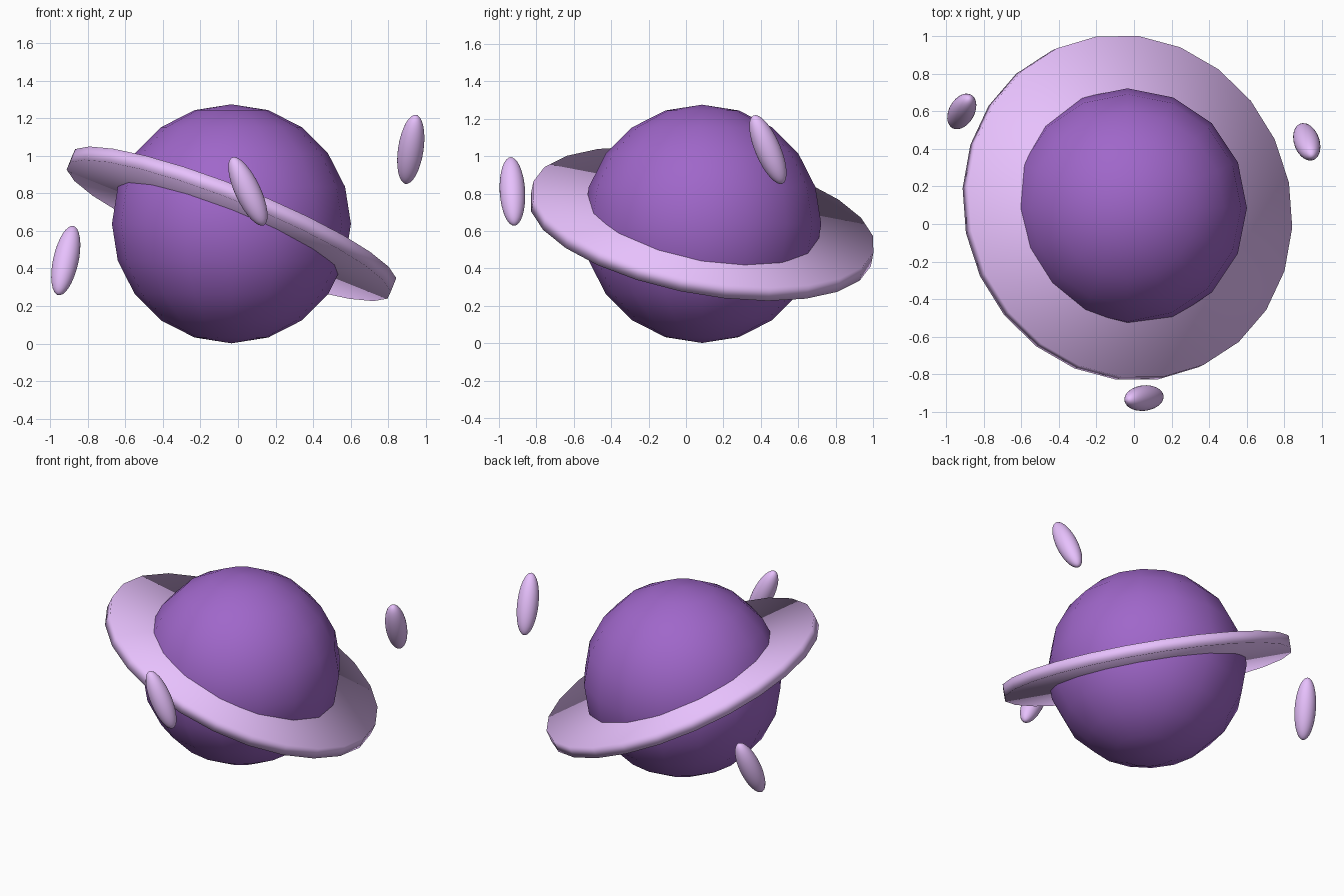
import bpy
from math import radians
from mathutils import Vector, Matrix

if "Cube" in bpy.data.objects:
    bpy.data.objects.remove(bpy.data.objects["Cube"])


def material(name, color):
    m = bpy.data.materials.new(name)
    m.diffuse_color = (*color, 1)
    m.use_nodes = True
    m.node_tree.nodes["Principled BSDF"].inputs["Base Color"].default_value = m.diffuse_color
    return m


purple = material("deep_purple", (0.35, 0.135, 0.59))
lilac = material("pale_lilac", (0.80, 0.53, 0.98))
CENTRE = Vector((-0.035, 0.086, 0.638))


def finish(name, mat):
    ob = bpy.context.object
    ob.name = name
    ob.data.materials.append(mat)
    bpy.ops.object.shade_smooth()
    return ob


# planet: low-poly smooth sphere
bpy.ops.mesh.primitive_uv_sphere_add(segments=16, ring_count=10, radius=0.637, location=CENTRE)
finish("planet", purple)

# ring: thin tilted 24-sided disc passing through the planet
bpy.ops.mesh.primitive_cylinder_add(vertices=24, radius=0.93, depth=0.078)
ring = finish("planet_ring", lilac)
ring.matrix_world = (Matrix.Translation(CENTRE)
                     @ Matrix.Rotation(radians(21.8), 4, 'Y')
                     @ Matrix.Rotation(radians(-10), 4, 'X')
                     @ Matrix.Rotation(radians(8), 4, 'Z'))


# moons: slim ellipsoids, each leaning along its own axis
def moon(name, centre, axis):
    bpy.ops.mesh.primitive_uv_sphere_add(segments=32, ring_count=16, radius=1)
    ob = finish(name, lilac)
    turn = Vector((0, 0, 1)).rotation_difference(Vector(axis).normalized())
    ob.matrix_world = Matrix.LocRotScale(Vector(centre), turn, Vector((0.068, 0.068, 0.2)))


moon("moon_right", (0.921, 0.438, 1.035), (0.137, -0.39, 0.914))
moon("moon_left", (-0.918, 0.60, 0.442), (0.20, 0.353, 0.914))
moon("moon_front", (0.053, -0.928, 0.811), (-0.425, -0.05, 0.905))
